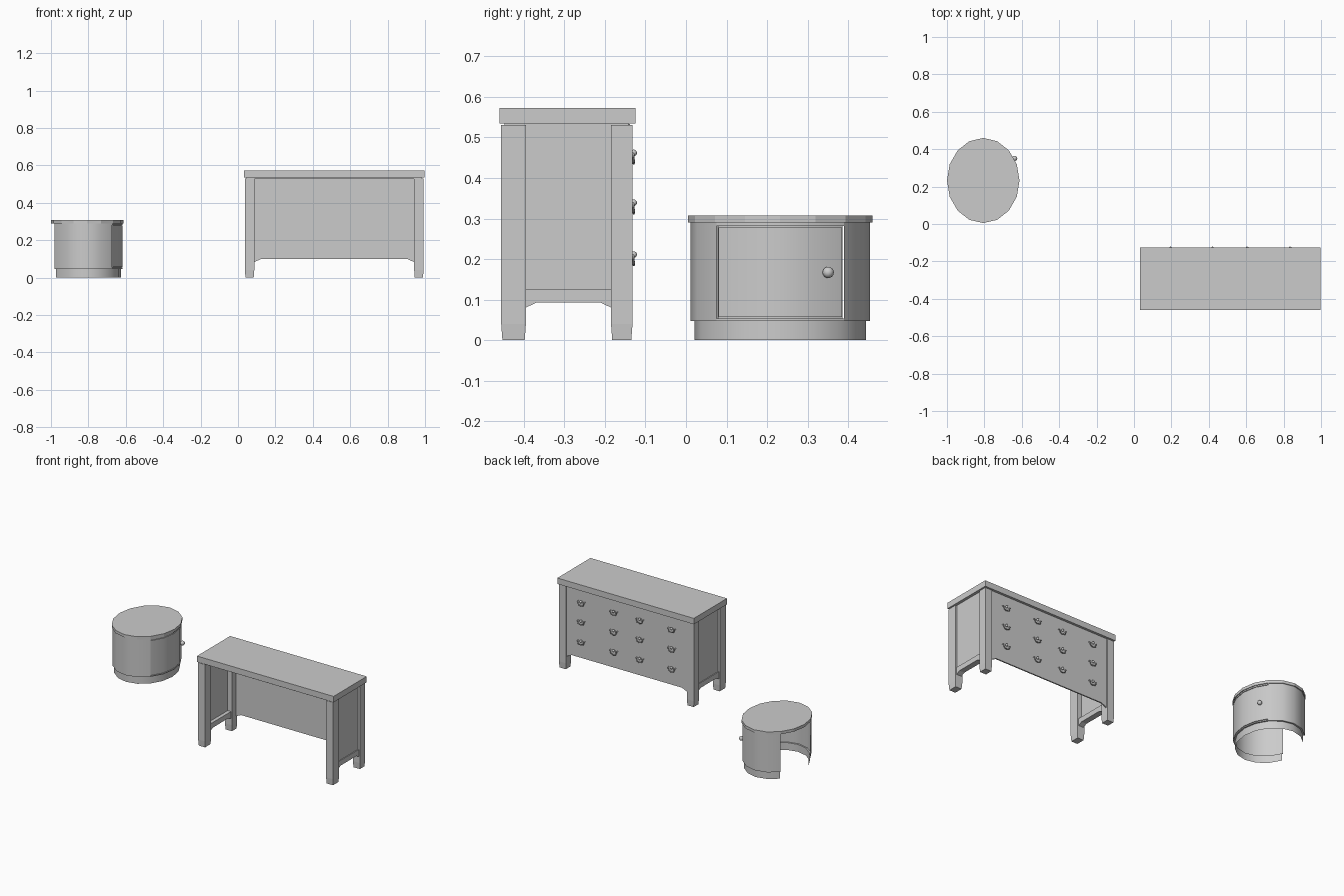
import bpy, bmesh, math
from mathutils import Vector

if "Cube" in bpy.data.objects:
    bpy.data.objects.remove(bpy.data.objects["Cube"])


def make(name, verts, faces, smooth=False):
    me = bpy.data.meshes.new(name)
    me.from_pydata(verts, [], faces)
    bm = bmesh.new()
    bm.from_mesh(me)
    bmesh.ops.recalc_face_normals(bm, faces=bm.faces)
    bm.to_mesh(me)
    bm.free()
    ob = bpy.data.objects.new(name, me)
    bpy.context.collection.objects.link(ob)
    if smooth:
        bpy.ops.object.select_all(action='DESELECT')
        ob.select_set(True)
        bpy.context.view_layer.objects.active = ob
        bpy.ops.object.shade_smooth_by_angle(angle=math.radians(35))
    return ob


def loft(name, rings, smooth=False):
    """Closed solid through rings with equal point counts."""
    n = len(rings[0])
    faces = [tuple(range(n)), tuple(range(n * (len(rings) - 1), n * len(rings)))]
    for r in range(len(rings) - 1):
        for i in range(n):
            j = (i + 1) % n
            faces.append((r*n + i, r*n + j, r*n + n + j, r*n + n + i))
    return make(name, [p for r in rings for p in r], faces, smooth)


def rect(x0, x1, y0, y1, z):
    return [(x0, y0, z), (x1, y0, z), (x1, y1, z), (x0, y1, z)]


def box(name, x0, x1, y0, y1, z0, z1):
    return loft(name, [rect(x0, x1, y0, y1, z) for z in (z0, z1)])


def ball(name, c, r):
    me = bpy.data.meshes.new(name)
    bm = bmesh.new()
    bmesh.ops.create_uvsphere(bm, u_segments=12, v_segments=8, radius=r)
    for f in bm.faces:
        f.smooth = True
    bm.to_mesh(me)
    bm.free()
    ob = bpy.data.objects.new(name, me)
    ob.location = c
    bpy.context.collection.objects.link(ob)


# ---------- chest of drawers (open at the -y side) ----------
box("chest_top", .032, .998, -.46, -.125, .535, .573)
box("top_frame", .045, .98, -.448, -.142, .528, .537)

Y_BACK, Y_FRONT = (-.456, -.395), (-.185, -.132)
for side, (x0, x1) in (("left", (.037, .087)), ("right", (.942, .992))):
    for end, (y0, y1) in (("open", Y_BACK), ("drawer", Y_FRONT)):
        t = .003
        loft(f"leg_{side}_{end}", [rect(x0 + t, x1 - t, y0 + t, y1 - t, 0),
                                   rect(x0, x1, y0, y1, .04),
                                   rect(x0, x1, y0, y1, .531)])
    # recessed side panel and shaped lower rail
    out = x0 + .012 if side == "left" else x1 - .012
    inn = out + (.008 if side == "left" else -.008)
    box(f"side_panel_{side}", min(out, inn), max(out, inn), -.397, -.183, .12, .533)
    prof = [(-.396, .126), (-.396, .08), (-.368, .093), (-.212, .093),
            (-.184, .08), (-.184, .126)]
    loft(f"side_rail_{side}", [[(x, y, z) for y, z in prof]
                               for x in (x0 + .007, x1 - .007)])

# drawer front with bracketed lower edge
prof = [(.085, .533), (.085, .082), (.125, .1), (.904, .1), (.944, .082), (.944, .533)]
loft("drawer_front", [[(x, y, z) for x, z in prof] for y in (-.146, -.138)])


def drawer_pull(x, z):
    y = -.138
    # round back plate
    circ = [(math.cos(k * math.pi / 6), math.sin(k * math.pi / 6)) for k in range(12)]
    loft("pull_plate", [[(x + .014*c, yy, z + .014*s) for c, s in circ]
                        for yy in (y - .002, y + .004)])
    ball("pull_knob", (x, y + .009, z + .01), .008)
    # hanging bail
    cu = bpy.data.curves.new("pull_bail", 'CURVE')
    cu.dimensions = '3D'
    cu.bevel_depth = .003
    cu.bevel_resolution = 1
    sp = cu.splines.new('POLY')
    pts = [(-.024, -.002, .01), (-.024, .008, .008), (-.017, .009, -.011),
           (0, .009, -.016), (.017, .009, -.011), (.024, .008, .008), (.024, -.002, .01)]
    sp.points.add(len(pts) - 1)
    for p, (a, b, c) in zip(sp.points, pts):
        p.co = (x + a, y + b, z + c, 1)
    bpy.context.collection.objects.link(bpy.data.objects.new("pull_bail", cu))


for z in (.452, .329, .201):
    for x in (.195, .42, .605, .835):
        drawer_pull(x, z)

# ---------- oval cabinet ----------
CX, CY = -.806, .2325
BODY, BASE, LID = (.189, .222), (.18, .212), (.194, .2275)
BACKING = (.184, .217)


def oval(r, a, z):
    a = math.radians(a)
    return (CX + r[0]*math.cos(a), CY + r[1]*math.sin(a), z)


def wall(name, a0, a1, n, prof):
    """Sheet swept along the oval from angle a0 to a1."""
    m = len(prof)
    verts = [oval(r, a0 + (a1 - a0)*i/n, z) for i in range(n + 1) for r, z in prof]
    faces = [(i*m + k, i*m + m + k, i*m + m + k + 1, i*m + k + 1)
             for i in range(n) for k in range(m - 1)]
    return make(name, verts, faces, True)


loft("cabinet_top", [[oval(LID, 22.5*i, z) for i in range(16)] for z in (.29, .308)])
# plinth and its lip run round, leaving the rear opening
wall("plinth", 202.5, 495, 13, [(BASE, 0), (BASE, .047), (BODY, .047)])
wall("cabinet_wall_short", 45, 135, 4, [(BODY, .047), (BODY, .29)])
wall("cabinet_wall_long", 202.5, 315, 5, [(BODY, .047), (BODY, .29)])
# door opening and curved door
wall("door_frame", -45, 45, 4, [(BODY, .047), (BODY, .053), (BACKING, .053),
                                (BACKING, .282), (BODY, .282), (BODY, .29)])
wall("door", -43.5, 43.5, 4, [(BACKING, .057), (BODY, .057), (BODY, .278), (BACKING, .278)])
ball("door_knob", oval((.196, .230), 31, .167), .014)
